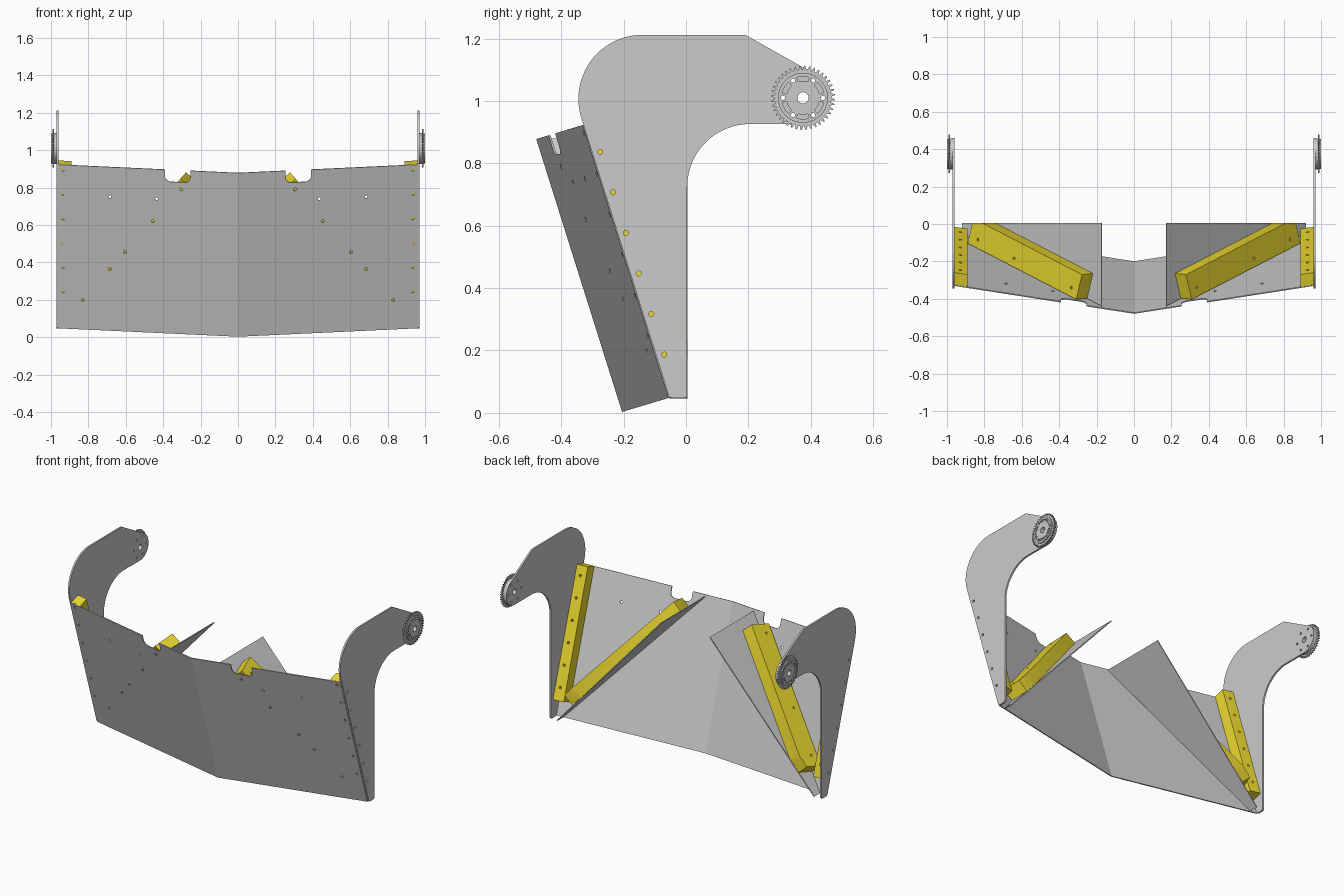
import bpy, bmesh
from math import sin, cos, pi, radians
from mathutils import Vector, Matrix

if "Cube" in bpy.data.objects:
    bpy.data.objects.remove(bpy.data.objects["Cube"])

yellow = bpy.data.materials.new("yellow_plastic")
yellow.diffuse_color = (0.85, 0.70, 0.03, 1)
yellow.use_nodes = True
yellow.node_tree.nodes["Principled BSDF"].inputs["Base Color"].default_value = yellow.diffuse_color


def arc(cx, cy, r, a0, a1, n=16):
    return [(cx + r * cos(radians(a0 + (a1 - a0) * i / n)),
             cy + r * sin(radians(a0 + (a1 - a0) * i / n))) for i in range(n + 1)]


def circle(cx, cy, r, n=16):
    return arc(cx, cy, r, 0, 360, n)[:-1]


def frame(o, u, v, w):
    m = Matrix((u, v, w)).transposed().to_4x4()
    m.translation = Vector(o)
    return m


def plate(name, outline, holes, w0, w1, mat4, material=None, clip_y=None):
    """Outline with holes, extruded from w0 to w1 in a frame, mirrored over x."""
    cu = bpy.data.curves.new(name, 'CURVE')
    cu.dimensions = '2D'
    cu.fill_mode = 'BOTH'
    cu.extrude = (w1 - w0) / 2
    for pts in [outline] + holes:
        sp = cu.splines.new('POLY')
        sp.points.add(len(pts) - 1)
        for p, q in zip(sp.points, pts):
            p.co = (q[0], q[1], 0, 1)
        sp.use_cyclic_u = True
    tmp = bpy.data.objects.new(name + "_tmp", cu)
    bpy.context.collection.objects.link(tmp)
    bpy.context.view_layer.update()
    dg = bpy.context.evaluated_depsgraph_get()
    me = bpy.data.meshes.new_from_object(tmp.evaluated_get(dg))
    bpy.data.objects.remove(tmp)
    bpy.data.curves.remove(cu)
    bm = bmesh.new()
    bm.from_mesh(me)
    bmesh.ops.remove_doubles(bm, verts=bm.verts, dist=1e-5)
    bm.transform(mat4 @ Matrix.Translation((0, 0, (w0 + w1) / 2)))
    if clip_y is not None:
        bmesh.ops.bisect_plane(bm, geom=bm.verts[:] + bm.edges[:] + bm.faces[:],
                               plane_co=(0, clip_y, 0), plane_no=(0, 1, 0), clear_outer=True)
        bmesh.ops.holes_fill(bm, edges=[e for e in bm.edges if e.is_boundary], sides=0)
    bmesh.ops.recalc_face_normals(bm, faces=bm.faces)
    bm.to_mesh(me)
    bm.free()
    me.name = name
    me.materials.clear()
    if material:
        me.materials.append(material)
    me.shade_smooth()
    me.set_sharp_from_angle(angle=radians(30))
    ob = bpy.data.objects.new(name, me)
    bpy.context.collection.objects.link(ob)
    ob.modifiers.new("mirror", 'MIRROR').merge_threshold = 0.0005
    return ob


# Front blade: half a V-bent leaning sheet, u = x, v = up the slope
Z0 = 0.003
blade = frame((0, -0.205, Z0), (1, 0.155, 0.0466), (0, -0.3, 0.954), (0, 0.954, 0.3))
TOP = 0.917


def on_blade(x, z):
    return x, (z - Z0 - 0.0466 * x) / 0.954


outline = [(0, 0), (0.962, 0), (0.962, TOP), (0.39, TOP)]
outline += arc(0.36, 0.88, 0.03, 0, -90, 6) + arc(0.285, 0.88, 0.03, -90, -180, 6)
outline += [(0.255, TOP), (0, TOP)]
spots = [(0.305, 0.79), (0.455, 0.62), (0.605, 0.455), (0.685, 0.365), (0.83, 0.2),
         (0.435, 0.74), (0.685, 0.75)]
spots += [(0.935, 0.245 + 0.13 * i) for i in range(6)]
plate("front_blade", outline, [circle(*on_blade(x, z), 0.008, 12) for x, z in spots],
      0, 0.006, blade)

# Upright bars joining the blade to the arms
bar = [(0.89, 0.1), (0.959, 0.1), (0.959, TOP), (0.89, TOP)]
plate("side_bar", bar, [circle(0.928, 0.18 + 0.135 * i, 0.008, 12) for i in range(6)],
      0.0065, 0.075, blade, yellow)

# Sloping wing sheets behind the blade
inner = Vector((0.175, 0, 0.88))
slope = Vector((0.745, 0, -0.83)).normalized()
ydir = Vector((0, 1, 0))
up = Vector((0.83, 0, 0.745)).normalized()
plate("wing_sheet", [(0, -0.438), (0, 0.005), (1.115, 0.005), (1.115, -0.052)], [],
      -0.006, 0, frame(inner, slope, ydir, up))

# Diagonal beams in the corner between blade and wing
start = Vector((0.175, -0.435, 0.88))
axis = Vector((0.745, 0.385, -0.83))
length = axis.length
axis.normalize()
along_wing = (ydir - axis * axis.y).normalized()
normal = Vector((-0.155, 1, 0.314)).normalized()
along_blade = normal.cross(axis).normalized()
if along_blade.z < 0:
    along_blade.negate()
a, b = 0.1 * length, 0.88 * length
plate("diagonal_beam", [(a, 0), (b, 0), (b, 0.14), (a, 0.14)],
      [circle(length * t, 0.045, 0.008, 12) for t in (0.15, 0.56, 0.82)],
      0.001, 0.078, frame(start, axis, along_wing, along_blade), yellow, clip_y=0.005)

# Side arms: profile in y-z
side = frame((0, 0, 0), (0, 1, 0), (0, 0, 1), (1, 0, 0))
HY, HZ = 0.375, 1.01
hub_holes = [circle(HY, HZ, 0.018, 24)]
hub_holes += [circle(HY + 0.064 * cos(i * pi / 3), HZ + 0.064 * sin(i * pi / 3), 0.007, 12)
              for i in range(6)]
arm = [(-0.055, 0.055), (-0.045, 0.047), (-0.004, 0.047), (0.004, 0.055)]
arm += arc(0.205, 0.725, 0.201, 180, 90)
arm += arc(HY, HZ, 0.085, -90, 61)
arm += [(0.19, 1.212)] + arc(-0.14, 1.007, 0.205, 90, 197, 20)
bolts = [circle(-0.275 + 0.041 * i, 0.837 - 0.13 * i, 0.008, 12) for i in range(6)]
plate("side_arm", arm, bolts + hub_holes, 0.96, 0.971, side)

# Pivot sprockets: spacer, toothed wheel, slotted cover
plate("sprocket_spacer", circle(HY, HZ, 0.083, 48), hub_holes, 0.971, 0.985, side)
teeth = []
for i in range(40):
    for f, r in ((0, 0.091), (0.3, 0.091), (0.55, 0.103), (0.75, 0.103)):
        t = 2 * pi * (i + f) / 40
        teeth.append((HY + r * cos(t), HZ + r * sin(t)))
plate("sprocket_wheel", teeth, hub_holes, 0.985, 0.993, side)
slots = []
for i in range(6):
    m = 30 + 60 * i
    slots.append(arc(HY, HZ, 0.068, m - 17, m + 17, 6) + arc(HY, HZ, 0.054, m + 17, m - 17, 6))
plate("sprocket_cover", circle(HY, HZ, 0.08, 48), hub_holes + slots, 0.993, 1.0, side)
